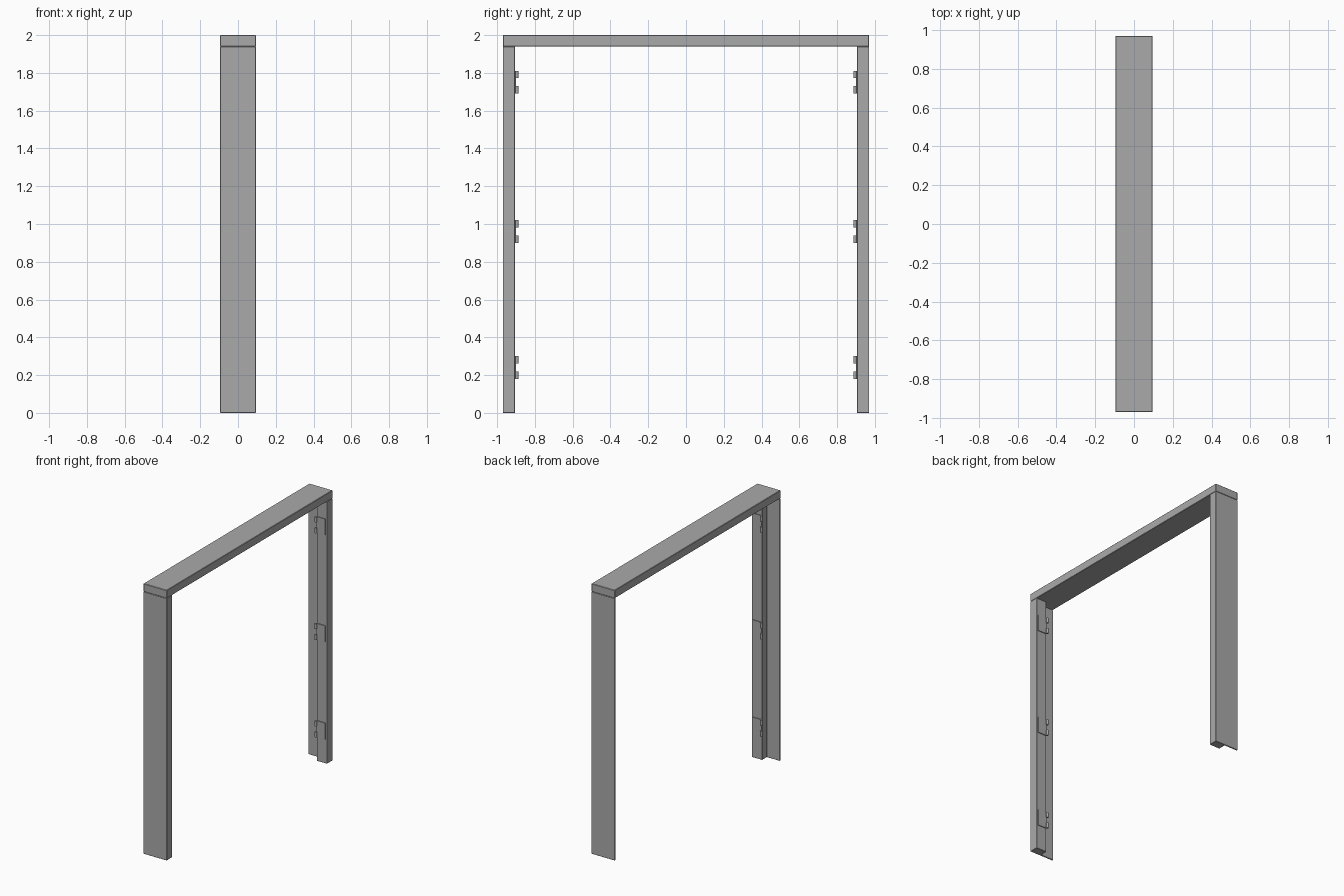
import bpy
import bmesh
from mathutils import Matrix

cube = bpy.data.objects.get("Cube")
if cube:
    bpy.data.objects.remove(cube, do_unlink=True)

grey = bpy.data.materials.new("plain_grey")
grey.use_nodes = True
colour = (0.4, 0.4, 0.4, 1)
grey.diffuse_color = colour
grey.node_tree.nodes["Principled BSDF"].inputs["Base Color"].default_value = colour

HALF_X, HALF_Y = 0.095, 0.97
INNER_Y = 0.905
STEP_X = 0.01
LEG_TOP = 1.94


def finish(name, bm, bevel=0):
    bmesh.ops.recalc_face_normals(bm, faces=bm.faces)
    mesh = bpy.data.meshes.new(name)
    bm.to_mesh(mesh)
    bm.free()
    mesh.materials.append(grey)
    obj = bpy.data.objects.new(name, mesh)
    bpy.context.collection.objects.link(obj)
    if bevel:
        mod = obj.modifiers.new("edge", "BEVEL")
        mod.width, mod.segments = bevel, 1
    return obj


def prism(name, outline, z0, z1, bevel=0):
    bm = bmesh.new()
    face = bm.faces.new([bm.verts.new((x, y, z0)) for x, y in outline])
    new = bmesh.ops.extrude_face_region(bm, geom=[face])["geom"]
    bmesh.ops.translate(bm, vec=(0, 0, z1 - z0),
                        verts=[v for v in new if isinstance(v, bmesh.types.BMVert)])
    return finish(name, bm, bevel)


def rect(x0, x1, y0, y1):
    return [(x0, y0), (x1, y0), (x1, y1), (x0, y1)]


def barrel(name, x, y, z0, z1, radius):
    bm = bmesh.new()
    bmesh.ops.create_cone(bm, cap_ends=True, segments=16, radius1=radius, radius2=radius,
                          depth=z1 - z0, matrix=Matrix.Translation((x, y, (z0 + z1) / 2)))
    for f in bm.faces:
        f.smooth = len(f.verts) == 4
    return finish(name, bm)


# Lintel across the top
prism("lintel", rect(-HALF_X, HALF_X, -HALF_Y, HALF_Y), LEG_TOP, 2.0, 0.003)

for side, s in (("front", -1), ("back", 1)):
    # Rebated post: thick towards +x, thin flange towards -x
    flange_y = HALF_Y - 0.01
    outline = [(-HALF_X, HALF_Y), (HALF_X, HALF_Y), (HALF_X, INNER_Y),
               (STEP_X, INNER_Y), (STEP_X, flange_y), (-HALF_X, flange_y)]
    prism(side + "_post", [(x, s * y) for x, y in outline], 0, LEG_TOP, 0.002)

    # Hinges: thin leaf with two knuckles on the rebate edge
    for level, z in (("lower", 0.24), ("middle", 0.96), ("upper", 1.75)):
        name = f"{side}_{level}_hinge"
        prism(name + "_leaf", rect(STEP_X + 0.003, 0.083, s * 0.899, s * (INNER_Y + 0.002)),
              z - 0.06, z + 0.06)
        for part, a, b in (("bottom", -0.06, -0.02), ("top", 0.022, 0.06)):
            barrel(f"{name}_{part}_knuckle", STEP_X, s * 0.895, z + a, z + b, 0.008)
